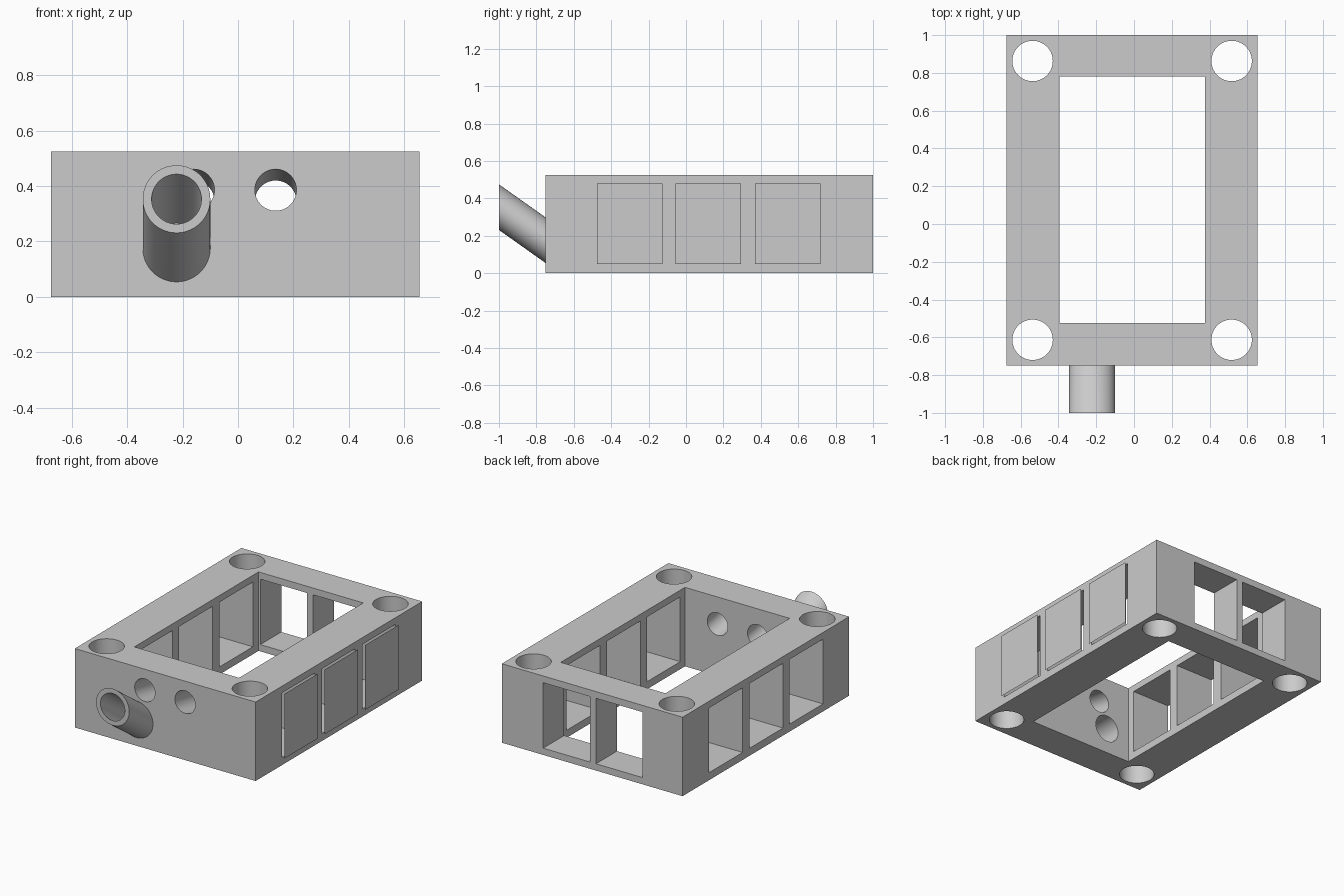
import bpy
import bmesh
from mathutils import Matrix

cube = bpy.data.objects.get("Cube")
if cube:
    bpy.data.objects.remove(cube, do_unlink=True)

GREY = (0.6, 0.6, 0.6, 1)
grey = bpy.data.materials.new("plain grey")
grey.use_nodes = True
grey.diffuse_color = GREY
grey.node_tree.nodes["Principled BSDF"].inputs["Base Color"].default_value = GREY

FRONT, INNER, BACK = -0.75, -0.525, 1.0
LEFT, RIGHT = 0.655, -0.675
MID = (LEFT + RIGHT) / 2
SILL, LINTEL = 0.05, 0.48
SIDE_BAYS = [(-0.475, -0.125), (-0.055, 0.295), (0.37, 0.72)]


def finish(name, bm):
    bmesh.ops.recalc_face_normals(bm, faces=bm.faces)
    mesh = bpy.data.meshes.new(name)
    bm.to_mesh(mesh)
    bm.free()
    mesh.materials.append(grey)
    obj = bpy.data.objects.new(name, mesh)
    bpy.context.collection.objects.link(obj)
    return obj


def box(name, x, y, z):
    bm = bmesh.new()
    bmesh.ops.create_cube(bm, size=1)
    for v in bm.verts:
        v.co = [lo + (c + 0.5) * (hi - lo) for c, (lo, hi) in zip(v.co, (x, y, z))]
    return finish(name, bm)


def upright_bore(name, x, y, radius):
    bm = bmesh.new()
    place = Matrix.Translation((x, y, 0.26))
    bmesh.ops.create_cone(bm, cap_ends=True, segments=64, radius1=radius,
                          radius2=radius, depth=1, matrix=place)
    return finish(name, bm)


def slanted_tube(name, x, start, end, outer, bore=0):
    """Round in the front plane, sheared between two (y, z) centres."""
    bm = bmesh.new()
    rings = []
    for y, z in (start, end):
        for radius in (outer, bore):
            if radius:
                place = Matrix.Translation((x, y, z)) @ Matrix.Rotation(1.570796, 4, "X")
                rings.append(bmesh.ops.create_circle(
                    bm, segments=64, radius=radius, matrix=place)["verts"])

    def bridge(a, b):
        for i in range(len(a)):
            bm.faces.new((a[i - 1], a[i], b[i], b[i - 1]))

    if bore:
        for a, b in ((0, 1), (1, 3), (3, 2), (2, 0)):
            bridge(rings[a], rings[b])
    else:
        bridge(*rings)
        for ring in rings:
            bm.faces.new(ring)
    return finish(name, bm)


# Main frame block
frame = box("frame", (RIGHT, LEFT), (FRONT, BACK), (0, 0.525))

# Central opening and side windows
cutters = [box("centre_cutter", (-0.395, 0.375), (INNER, 0.78), (-1, 1))]
for y in SIDE_BAYS:
    cutters.append(box("side_window_cutter", (-1, -0.2), y, (SILL, LINTEL)))
    cutters.append(box("side_window_cutter", (0.2, 1), y, (SILL, LINTEL)))

# Back windows
for x in ((-0.382, -0.038), (0.007, 0.35)):
    cutters.append(box("back_window_cutter", x, (0.6, 1.2), (SILL - 0.005, LINTEL)))

# Corner bolt holes
for x in (MID - 0.527, MID + 0.527):
    for y in (-0.613, 0.863):
        cutters.append(upright_bore("corner_hole_cutter", x, y, 0.107))

# Slanted front holes and the bore behind the spout
for x in (-0.16, 0.136):
    cutters.append(slanted_tube("front_hole_cutter", x, (-0.85, 0.404), (-0.42, 0.326), 0.075))
cutters.append(slanted_tube("spout_bore_cutter", -0.222, (-0.85, 0.173), (-0.42, 0.173), 0.09))

for cutter in cutters:
    cutter.hide_render = True
    cutter.hide_viewport = True
    cutter.display_type = "WIRE"
    mod = frame.modifiers.new("cut", "BOOLEAN")
    mod.operation = "DIFFERENCE"
    mod.solver = "EXACT"
    mod.object = cutter

# Bake the cuts and drop the cutters
graph = bpy.context.evaluated_depsgraph_get()
frame_mesh = bpy.data.meshes.new_from_object(frame.evaluated_get(graph))
frame.modifiers.clear()
frame.data = frame_mesh
for cutter in cutters:
    bpy.data.objects.remove(cutter, do_unlink=True)

# Hollow spout on the front
spout = slanted_tube("spout", -0.222, (-1, 0.353), (FRONT, 0.176), 0.122, 0.09)

# Paper-thin covers floating just off the left windows
for i, (y0, y1) in enumerate(SIDE_BAYS):
    bm = bmesh.new()
    corners = ((y0, SILL), (y1, SILL), (y1, LINTEL), (y0, LINTEL))
    bm.faces.new([bm.verts.new((0.675, y, z)) for y, z in corners])
    finish(f"window_cover_{i + 1}", bm)

for obj in (frame, spout):
    bpy.ops.object.select_all(action="DESELECT")
    obj.select_set(True)
    bpy.context.view_layer.objects.active = obj
    bpy.ops.object.shade_smooth_by_angle(angle=0.6)
